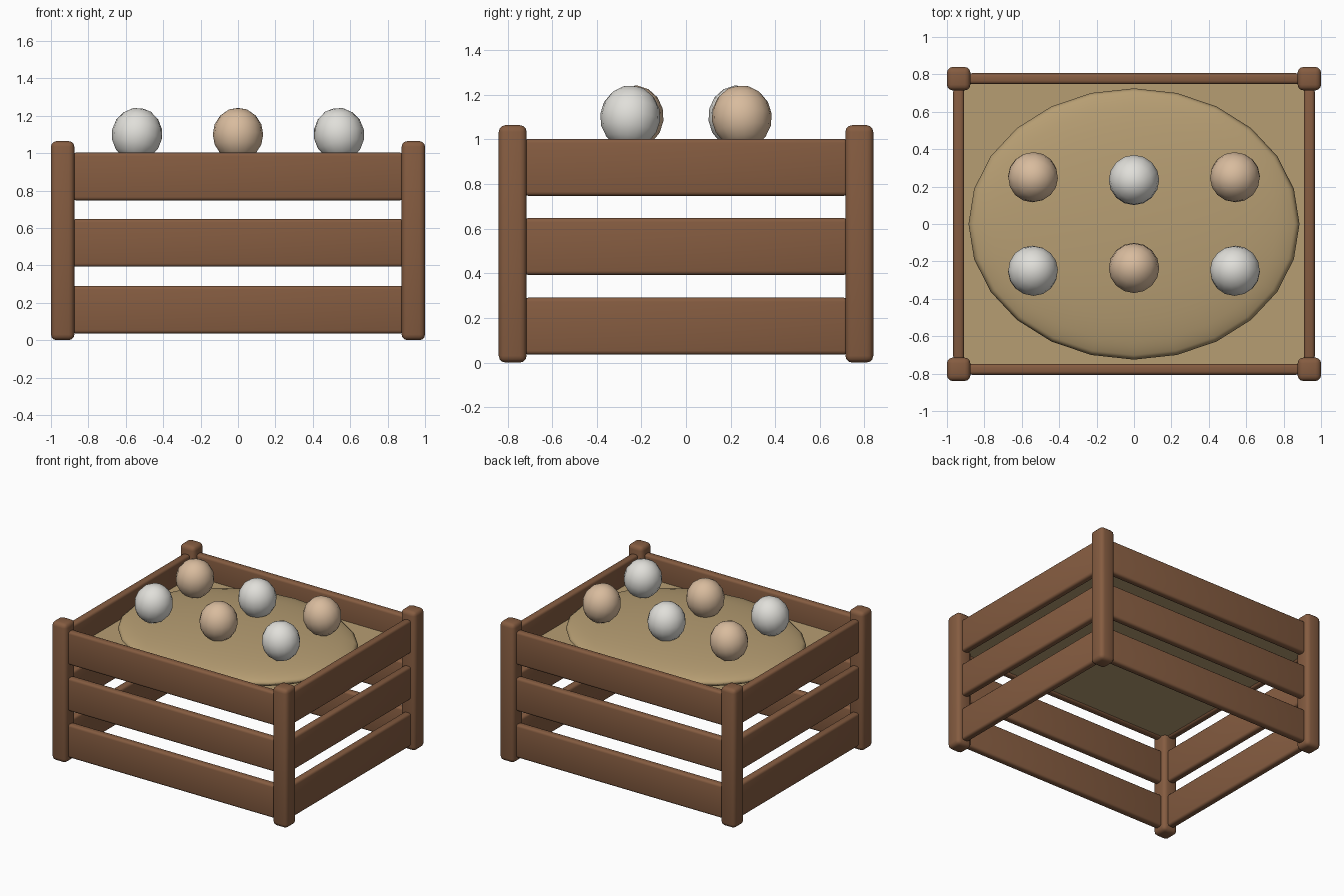
import bpy
import math

if "Cube" in bpy.data.objects:
    bpy.data.objects.remove(bpy.data.objects["Cube"])


def material(name, rgb):
    m = bpy.data.materials.new(name)
    m.diffuse_color = (*rgb, 1)
    m.use_nodes = True
    m.node_tree.nodes["Principled BSDF"].inputs["Base Color"].default_value = m.diffuse_color
    return m


WOOD = material("brown wood", (0.235, 0.107, 0.052))
STRAW = material("straw", (0.47, 0.34, 0.17))
WHITE = material("white shell", (0.75, 0.74, 0.70))
TAN = material("tan shell", (0.69, 0.50, 0.34))


def finish(name, mat, angle=40):
    ob = bpy.context.object
    ob.name = name
    ob.data.materials.append(mat)
    bpy.ops.object.shade_smooth_by_angle(angle=math.radians(angle))
    return ob


def box(name, center, size, mat, bevel=0.0):
    bpy.ops.mesh.primitive_cube_add(size=1, location=center)
    ob = bpy.context.object
    ob.scale = size
    bpy.ops.object.transform_apply(location=False, rotation=False, scale=True)
    if bevel:
        mod = ob.modifiers.new("rounded edges", 'BEVEL')
        mod.width = bevel
        mod.segments = 3
        bpy.ops.object.modifier_apply(modifier=mod.name)
    return finish(name, mat)


def ball(name, center, radii, mat, segments, rings, rot=(0, 0, 0)):
    bpy.ops.mesh.primitive_uv_sphere_add(segments=segments, ring_count=rings,
                                         location=center, rotation=rot)
    bpy.context.object.scale = radii
    return finish(name, mat, 60)


PX, PY = 0.9375, 0.777   # post centres

# Corner posts
for sx in (-1, 1):
    for sy in (-1, 1):
        box("corner_post", (sx * PX, sy * PY, 0.532), (0.125, 0.125, 1.064), WOOD, 0.03)

# Three rows of slats on all four sides
for z in (0.163, 0.52, 0.875):
    for s in (-1, 1):
        box("long_slat", (0, s * PY, z), (1.77, 0.058, 0.255), WOOD, 0.018)
        box("short_slat", (s * PX, 0, z), (0.058, 1.45, 0.255), WOOD, 0.018)

# Straw bed and mound
box("straw_bed", (0, 0, 0.795), (1.83, 1.51, 0.07), STRAW)
ball("straw_mound", (0, 0, 0.89), (0.885, 0.725, 0.1), STRAW, 24, 12)

# Two rows of eggs with alternating colours
for col in (-1, 0, 1):
    for row in (-1, 1):
        mat = WHITE if (col + (row + 1) // 2) % 2 else TAN
        y = row * (0.25 if col else 0.235)
        ball("egg", (col * 0.54, y, 1.1), (0.135, 0.135, 0.143), mat, 16, 8,
             (row * 0.12, col * -0.2, 0))
